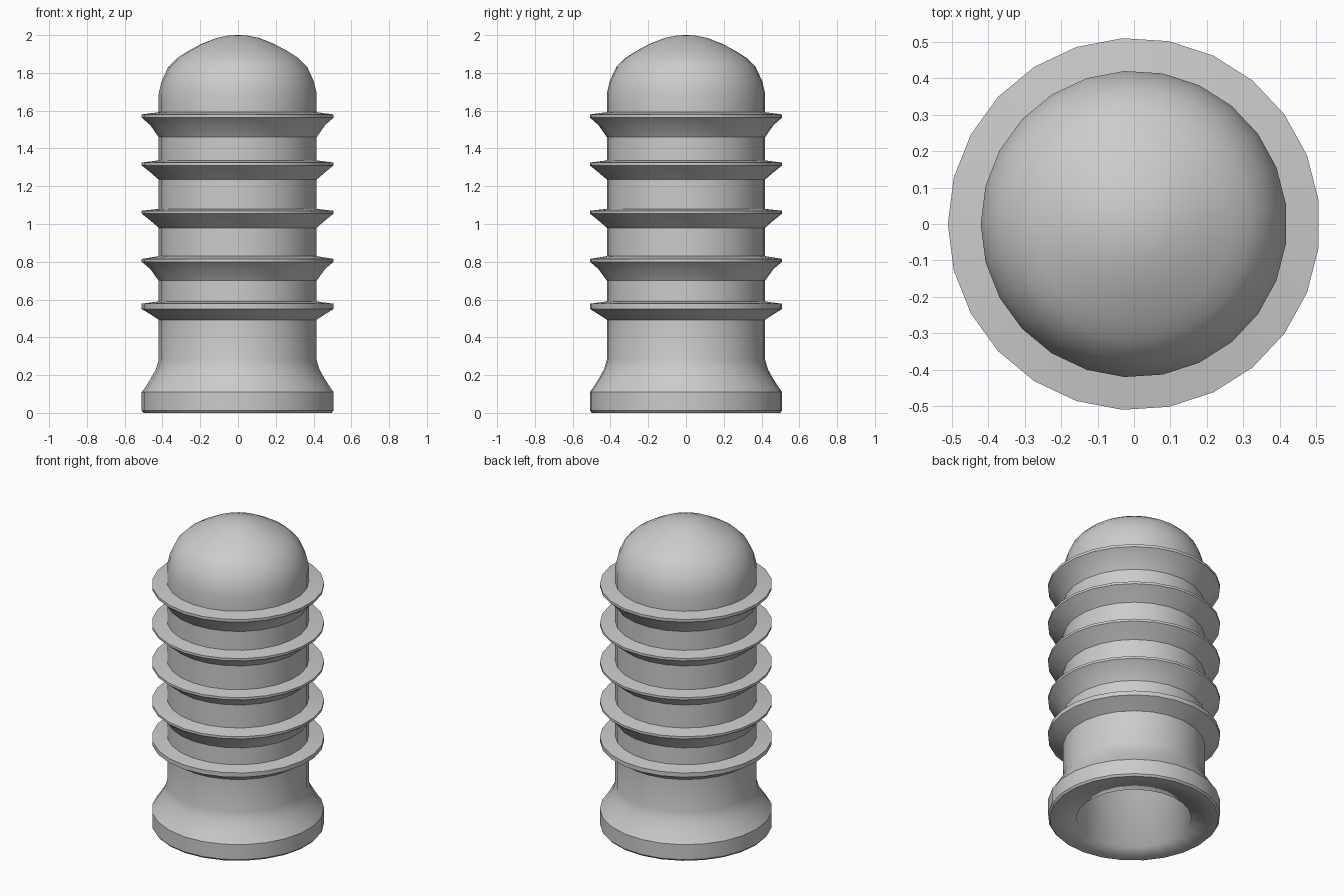
import bpy
import math

cube = bpy.data.objects.get("Cube")
if cube:
    bpy.data.objects.remove(cube, do_unlink=True)

SIDES = 25
BODY, RIM, BORE = 0.42, 0.51, 0.34

grey = bpy.data.materials.new("plain grey")
grey.use_nodes = True
colour = (0.6, 0.6, 0.6, 1)
grey.diffuse_color = colour
grey.node_tree.nodes["Principled BSDF"].inputs["Base Color"].default_value = colour


def lathe(name, profile):
    """Spin (radius, height) points about z; zero radius makes a pole."""
    verts, faces, rings = [], [], []
    for r, z in profile:
        count = SIDES if r > 0 else 1
        rings.append(range(len(verts), len(verts) + count))
        for i in range(count):
            a = math.pi + math.tau * i / SIDES
            verts.append((r * math.cos(a), r * math.sin(a), z))
    for low, high in zip(rings, rings[1:]):
        for i in range(SIDES):
            j = (i + 1) % SIDES
            quad = [low[i % len(low)], low[j % len(low)],
                    high[j % len(high)], high[i % len(high)]]
            faces.append(list(dict.fromkeys(quad)))
    mesh = bpy.data.meshes.new(name)
    mesh.from_pydata(verts, [], faces)
    mesh.materials.append(grey)
    obj = bpy.data.objects.new(name, mesh)
    bpy.context.collection.objects.link(obj)
    bpy.ops.object.select_all(action="DESELECT")
    obj.select_set(True)
    bpy.context.view_layer.objects.active = obj
    bpy.ops.object.shade_smooth_by_angle(angle=math.radians(32))
    return obj


# Flared foot
foot = [(BORE, 0), (0.5, 0), (RIM, 0.012), (RIM, 0.11), (0.495, 0.13),
        (0.463, 0.18), (0.435, 0.23), (BODY, 0.28)]

# Sealing fins: underside start, rim bottom, rim top, root on the upper side
fins = []
for start, low, high, root in [(0.493, 0.55, 0.578, 0.59),
                               (0.7, 0.8, 0.815, 0.83),
                               (0.98, 1.055, 1.07, 1.08),
                               (1.235, 1.31, 1.325, 1.337),
                               (1.46, 1.563, 1.58, 1.592)]:
    sag = 0.62 if low - start > 0.09 else 0.52
    fins += [(BODY, start),
             ((BODY + RIM) / 2, start + (low - start) * sag),
             (RIM, low), (RIM, high), (BODY, root)]

# Domed cap
dome = [(BODY, 1.69), (0.405, 1.755), (0.37, 1.83), (0.32, 1.88),
        (0.27, 1.912), (0.19, 1.955), (0.11, 1.986), (0.05, 1.998), (0, 2.0)]

# Hollow inside, running back down to the mouth
bore = [(0, 1.92), (0.11, 1.905), (0.25, 1.83), (0.32, 1.74), (BORE, 1.66),
        (BORE, 0)]

stopper = lathe("ribbed_stopper", foot + fins + dome + bore)

# Join the mouth edge
bpy.ops.object.mode_set(mode="EDIT")
bpy.ops.mesh.select_all(action="SELECT")
bpy.ops.mesh.remove_doubles(threshold=0.0001)
bpy.ops.object.mode_set(mode="OBJECT")
